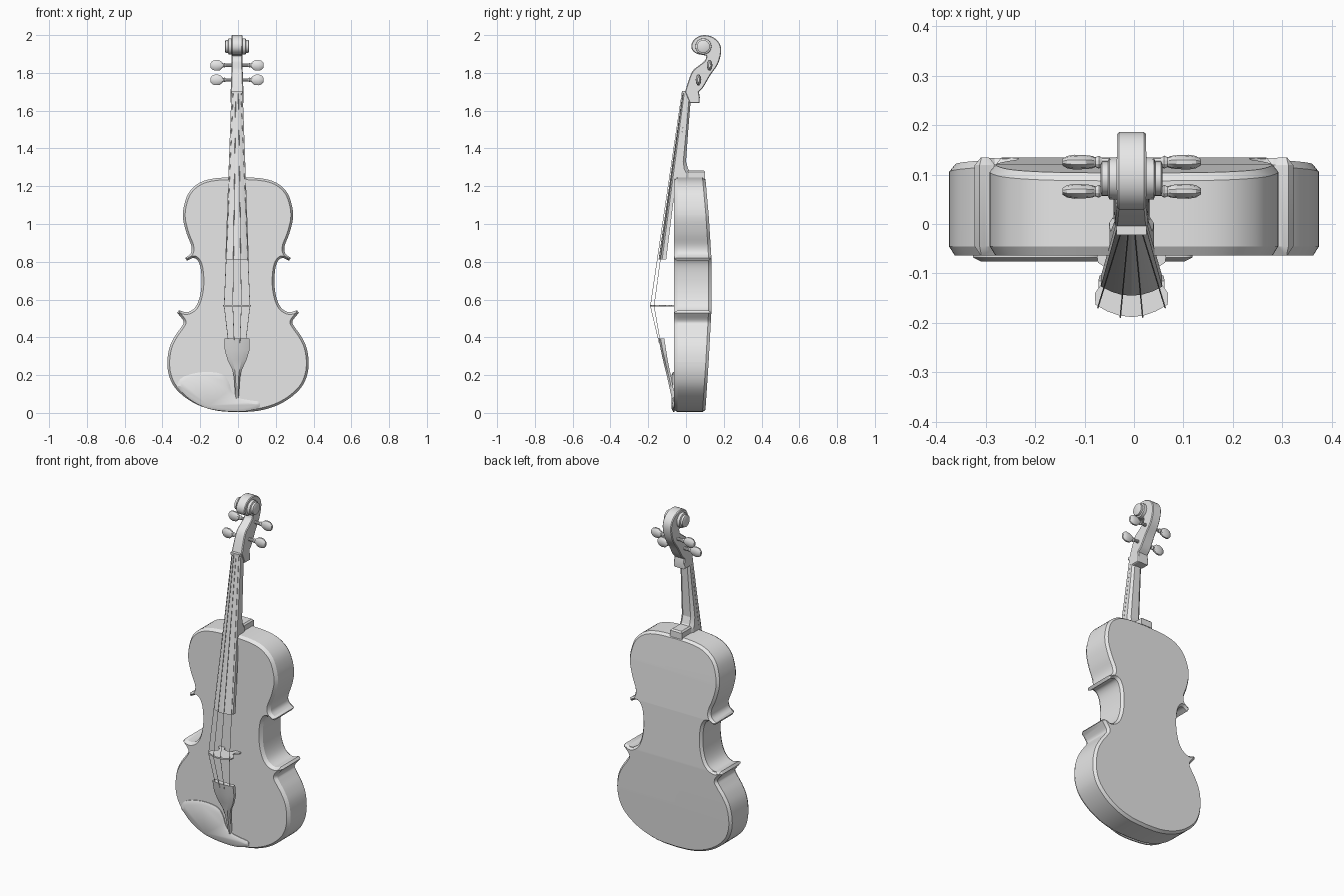
import bpy, bmesh, math
from mathutils import Vector, Matrix

if "Cube" in bpy.data.objects:
    bpy.data.objects.remove(bpy.data.objects["Cube"])

mat = bpy.data.materials.new("light_grey")
mat.use_nodes = True
GREY = (0.8, 0.8, 0.8, 1)
mat.diffuse_color = GREY
mat.node_tree.nodes["Principled BSDF"].inputs["Base Color"].default_value = GREY
NX = -0.005  # neck centre line


def finish(name, bm, angle=30):
    bmesh.ops.recalc_face_normals(bm, faces=bm.faces)
    me = bpy.data.meshes.new(name)
    bm.to_mesh(me)
    bm.free()
    me.materials.append(mat)
    ob = bpy.data.objects.new(name, me)
    bpy.context.collection.objects.link(ob)
    bpy.ops.object.select_all(action='DESELECT')
    ob.select_set(True)
    bpy.context.view_layer.objects.active = ob
    bpy.ops.object.shade_smooth_by_angle(angle=math.radians(angle))
    return ob


def loft(rings):
    """Skin equal-length rings of points and cap both ends."""
    bm = bmesh.new()
    vr = [[bm.verts.new(p) for p in r] for r in rings]
    n = len(vr[0])
    for a, b in zip(vr, vr[1:]):
        for i in range(n):
            j = (i + 1) % n
            bm.faces.new((a[i], a[j], b[j], b[i]))
    bm.faces.new(vr[0])
    bm.faces.new(vr[-1][::-1])
    return bm


def spline(pts, steps=4):
    """Catmull-Rom curve through 2D points."""
    p = [Vector(q) for q in pts]
    p = [2 * p[0] - p[1]] + p + [2 * p[-1] - p[-2]]
    out = []
    for a, b, c, d in zip(p, p[1:], p[2:], p[3:]):
        for k in range(steps):
            t = k / steps
            out.append(0.5 * (2 * b + (c - a) * t + (2 * a - 5 * b + 4 * c - d) * t * t
                              + (3 * b - a - 3 * c + d) * t ** 3))
    return out + [p[-2]]


def inset(pts, d):
    """Offset a counter-clockwise 2D outline inwards."""
    out = []
    for i, p in enumerate(pts):
        u, v = (p - pts[i - 1]).normalized(), (pts[(i + 1) % len(pts)] - p).normalized()
        t = (u + v).normalized()
        out.append(p + Vector((-t.y, t.x)) * d)
    return out


def interp(table, z):
    for (z0, y0), (z1, y1) in zip(table, table[1:]):
        if z <= z1:
            return y0 + (y1 - y0) * (z - z0) / (z1 - z0)
    return table[-1][1]


def slab(name, pts, y0, y1, bevel, depth):
    """Outline in x-z, thick in y, with a bevelled front edge."""
    inner = inset(pts, bevel)
    return loft([[(p.x, y, p.y) for p in r]
                 for r, y in ((inner, y0), (pts, y0 + depth), (pts, y1))])


# Body: half outline in three curved bouts, mirrored
lower = spline([(0, .004), (.10, .01), (.19, .033), (.27, .075), (.335, .135), (.366, .2),
                (.374, .27), (.363, .345), (.335, .405), (.30, .455), (.288, .485), (.322, .53)])
waist = spline([(.312, .543), (.27, .533), (.23, .555), (.205, .605), (.193, .68),
                (.197, .76), (.212, .805), (.237, .82), (.27, .805)])
upper = spline([(.28, .82), (.25, .845), (.247, .885), (.272, .95), (.291, 1.03),
                (.285, 1.1), (.258, 1.17), (.20, 1.22), (.12, 1.242), (0, 1.248)])
half = lower + waist + upper
outline = half + [Vector((-p.x, p.y)) for p in half[-2:0:-1]]
small = inset(outline, .012)
bm = loft([[(p.x, y, p.y) for p in r] for r, y in
           ((small, -.064), (outline, -.045), (outline, .8), (small, 1))])
arch = [(0, .102), (.27, .12), (.53, .134), (.83, .134), (1.05, .12), (1.25, .102)]
for z, _ in arch[1:-1]:
    bmesh.ops.bisect_plane(bm, geom=bm.verts[:] + bm.edges[:] + bm.faces[:],
                           plane_co=(0, 0, z), plane_no=(0, 0, 1))
for v in bm.verts:
    if v.co.y > .5:
        v.co.y = interp(arch, v.co.z) - (.015 if v.co.y < .9 else 0)
finish("body", bm)

# Chin rest
rest = spline([(-.325, .14), (-.305, .18), (-.25, .205), (-.165, .217), (-.085, .205), (-.05, .165),
               (-.03, .11), (.01, .078), (.07, .066), (.112, .058), (.112, .03), (.06, .012),
               (0, .006), (-.10, .012), (-.18, .03), (-.26, .075), (-.325, .14)])[:-1]
finish("chin_rest", slab("chin_rest", rest[::-1], -.076, -.06, .016, .008))


# Fingerboard: arched section, tapering up the neck
def board(z, w, y, t):
    arc = [(w * k / 3, y + .018 * (k / 3) ** 2 * w / .06) for k in range(-3, 4)]
    return [(NX + x, yy, z) for x, yy in arc + [(w, y + t), (-w, y + t)]]


finish("fingerboard", loft([board(.812, .062, -.145, .04), board(1.695, .03, -.018, .024)]), 10)


# Neck and heel: rounded section rings (z, half width, front y, back y)
def neck_ring(z, w, f, b):
    c = (b - f) * .35
    return [(NX + x, y, z) for x, y in
            ((-w, f), (w, f), (w, b - c), (w * .6, b), (-w * .6, b), (-w, b - c))]


finish("neck", loft([neck_ring(*r) for r in
                     ((1.23, .046, -.06, .03), (1.27, .045, -.05, .03), (1.29, .044, -.048, .012),
                      (1.33, .042, -.042, .0), (1.5, .036, -.018, .012), (1.69, .03, 0, .028))]), 20)
bm = bmesh.new()
bmesh.ops.create_cube(bm, size=1, matrix=Matrix.Translation((NX, .045, 1.262))
                      @ Matrix.Diagonal((.075, .11, .044, 1)))
bmesh.ops.bevel(bm, geom=[e for e in bm.edges if min(v.co.z for v in e.verts) > 1.27],
                offset=.008, segments=1, affect='EDGES')
finish("heel", bm)

# Pegbox and scroll: side profile extruded across x
back = spline([(.068, 1.70), (.092, 1.725), (.13, 1.79), (.168, 1.845), (.186, 1.91), (.178, 1.955),
               (.145, 1.988), (.10, 2.0), (.06, 1.99), (.032, 1.96), (.031, 1.925), (.055, 1.902),
               (.09, 1.895)], 3)
front = spline([(.108, 1.89), (.10, 1.865), (.07, 1.84), (.035, 1.81), (.012, 1.755), (-.005, 1.70)], 3)
profile = [Vector((.02, 1.64)), Vector((.07, 1.64)), Vector((.073, 1.67))] + back + front


def head_w(z):
    return interp([(1.6, .036), (1.7, .034), (1.85, .028), (2.0, .03)], z)


core = inset(profile, .004)
finish("pegbox", loft([[(NX + s * k * head_w(p.y), p.x, p.y) for p in r] for r, s, k in
                       ((core, -1, 1), (profile, -1, .85), (profile, 1, .85), (core, 1, 1))]))


def lathe(name, rings, centre, flat=1.0, n=16):
    """Turned part along x from (x, radius) pairs, flattened in y."""
    y, z = centre
    return finish(name, loft([[(x, y + r * f * math.cos(2 * math.pi * i / n),
                                z + r * math.sin(2 * math.pi * i / n)) for i in range(n)]
                              for x, r, f in ((q + (flat,))[:3] for q in rings)]))


# Scroll turns and pegs on both sides
for side, s in (("left", 1), ("right", -1)):
    lathe(side + "_scroll_turn", [(NX + s * x, r) for x, r in
                                  ((0, .045), (.045, .042), (.048, .034), (.06, .034), (.063, .028))],
          (.092, 1.94))
    for level, y, z in (("upper", .125, 1.84), ("lower", .066, 1.763)):
        lathe(f"{side}_{level}_peg",
              [(NX + s * x, r, f) for x, r, f in
               ((-.035, .007, 1), (.03, .009, 1), (.06, .009, 1), (.066, .013, 1), (.073, .01, 1),
                (.08, .018, .7), (.092, .028, .5), (.115, .03, .5), (.13, .025, .5), (.14, .013, .5))],
              (y, z), n=10)

# Nut
bm = bmesh.new()
bmesh.ops.create_cube(bm, size=1, matrix=Matrix.Translation((NX, -.005, 1.697))
                      @ Matrix.Diagonal((.06, .034, .014, 1)))
finish("nut", bm)

# Bridge: arched plate with feet and waist cut-outs
side = [(.025, -.085), (.035, -.064), (.07, -.064), (.068, -.078), (.05, -.09), (.046, -.108),
        (.06, -.12), (.074, -.14), (.073, -.163), (.05, -.176), (.025, -.185)]
ring = [(0, -.092)] + side + [(0, -.188)] + [(-x, y) for x, y in side[::-1]]
finish("bridge", loft([[(NX + x, y, z) for x, y in ring] for z in (.562, .570)]))

# Tailpiece: tapering rings (z, half width, front y, thickness)
finish("tailpiece", loft([[(NX + x, y, z) for x, y in
                           ((-w, f + .01), (-w * .5, f), (w * .5, f), (w, f + .01), (w, f + t), (-w, f + t))]
                          for z, w, f, t in
                          ((.395, .067, -.145, .03), (.33, .065, -.133, .028), (.28, .05, -.122, .025),
                           (.23, .026, -.11, .023), (.19, .016, -.1, .022), (.075, .008, -.075, .018))]), 25)

# Strings: nut to bridge to tailpiece
for i in range(4):
    k = (i - 1.5) / 1.5
    path = [(NX + k * .021, -.022 + .006 * k * k, 1.695),
            (NX + k * .068, -.191 + .022 * k * k, .566),
            (NX + k * .045, -.143 + .008 * k * k, .37)]
    r = .0015
    finish(f"string_{i + 1}", loft([[(x + r * math.cos(a), y + r * math.sin(a), z)
                                     for a in (math.pi * j / 3 for j in range(6))]
                                    for x, y, z in path]))
